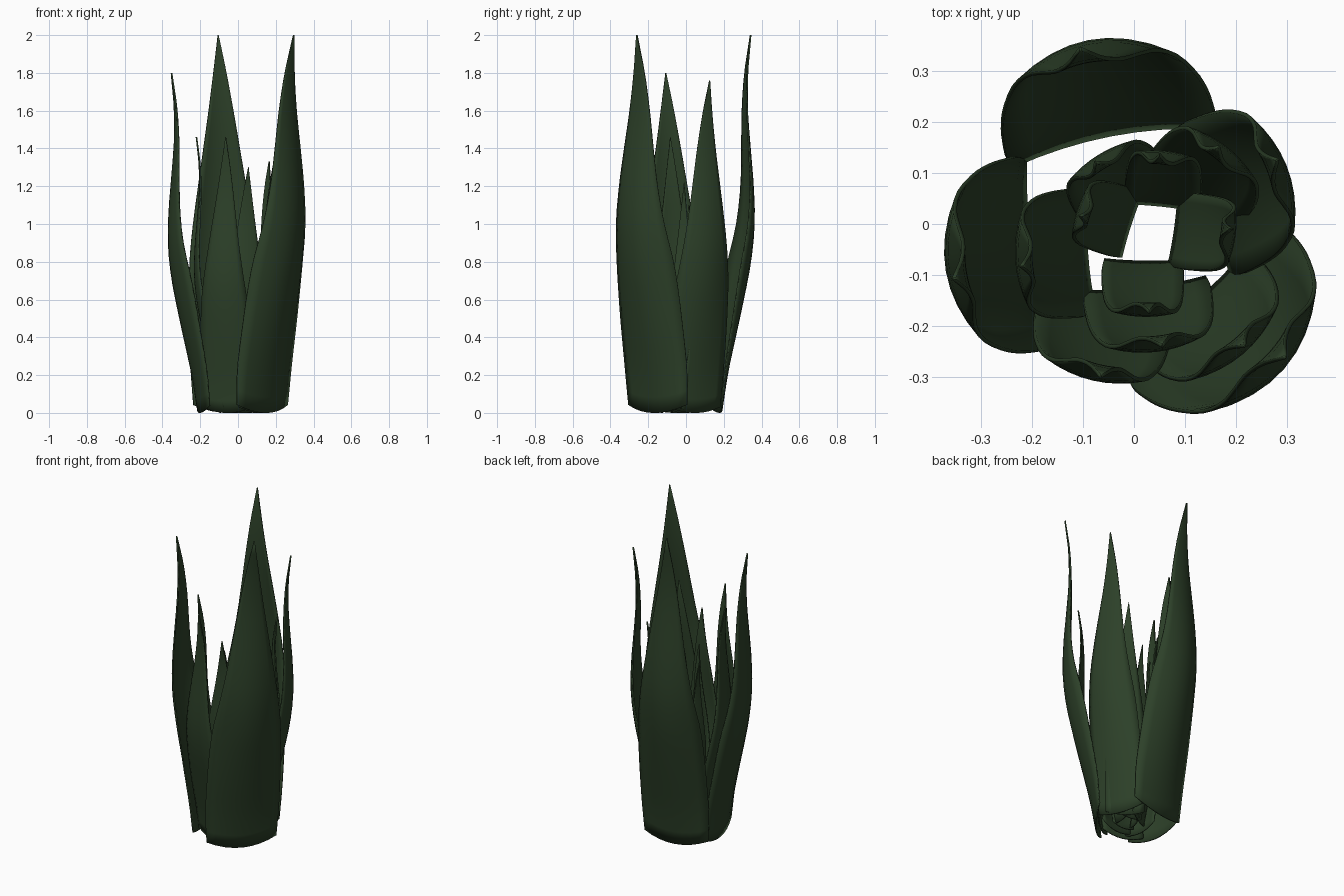
import bpy, bmesh, math

if "Cube" in bpy.data.objects:
    bpy.data.objects.remove(bpy.data.objects["Cube"])

mat = bpy.data.materials.new("dark_green")
mat.diffuse_color = (0.026, 0.052, 0.022, 1)
mat.use_nodes = True
mat.node_tree.nodes["Principled BSDF"].inputs["Base Color"].default_value = mat.diffuse_color

# shared leaf profiles along the height (fractions 0..1)
LEAN = [-.175, -.14, -.095, -.05, -.01, .010, .006, -.010, -.024, -.022, 0]
WIDTH = [.95, 1.0, 1.0, .98, .92, .78, .62, .47, .32, .17, .01]


def sample(tab, u):
    """Smooth (Catmull-Rom) lookup in a profile table."""
    n = len(tab) - 1
    f = min(max(u, 0), 1) * n
    i = min(int(f), n - 1)
    t = f - i
    b, c = tab[i], tab[i + 1]
    a = tab[i - 1] if i > 0 else 2 * b - c
    d = tab[i + 2] if i + 2 <= n else 2 * c - b
    return b + .5 * t * (c - a + t * (2 * a - 5 * b + 4 * c - d + t * (3 * (b - c) + d - a)))


def make_leaf(name, tip_x, tip_y, angle, height, half_width):
    """Cupped, tapering blade that leans out, then recurves at the tip."""
    a = math.radians(angle)
    out = (math.cos(a), math.sin(a))
    side = (-out[1], out[0])
    bm = bmesh.new()
    rows, cols = 24, 8
    grid = []
    for i in range(rows + 1):
        u = i / rows
        w = sample(WIDTH, u) * half_width
        lean = sample(LEAN, u) * height / 2
        bend = 0.013 * height * (u * u - 1)
        cup = 0.6 + 1.6 * min(1, u / 0.4)      # flatter near the root
        row = []
        for j in range(cols + 1):
            t = 2 * j / cols - 1
            r = lean - cup * (w * t) ** 2
            s = w * t + bend
            z = height * u + 0.2 * half_width * t * t * max(0, 1 - u * 4)
            row.append(bm.verts.new((tip_x + out[0] * r + side[0] * s,
                                     tip_y + out[1] * r + side[1] * s, z)))
        grid.append(row)
    for i in range(rows):
        for j in range(cols):
            bm.faces.new((grid[i][j], grid[i][j + 1],
                          grid[i + 1][j + 1], grid[i + 1][j]))
    me = bpy.data.meshes.new(name)
    bm.to_mesh(me)
    bm.free()
    ob = bpy.data.objects.new(name, me)
    bpy.context.collection.objects.link(ob)
    me.materials.append(mat)
    sol = ob.modifiers.new("thickness", 'SOLIDIFY')
    sol.thickness = 0.008
    sol.offset = 0
    bpy.ops.object.select_all(action='DESELECT')
    ob.select_set(True)
    bpy.context.view_layer.objects.active = ob
    bpy.ops.object.shade_smooth_by_angle(angle=math.radians(40))


# tip x, tip y, facing angle, height, half width
OUTER = [(.295, -.26, -41, 2.0, .215), (-.105, .342, 101, 2.0, .208),
         (-.352, -.107, 190, 1.8, .19), (.28, .125, 22, 1.76, .158)]
MIDDLE = [(-.065, -.298, -103, 1.46, .135), (-.22, -.083, 184, 1.46, .125),
          (.215, -.238, -50, 1.43, .15), (.165, .15, 52, 1.33, .115),
          (.055, -.238, -83, 1.3, .125)]
INNER = [(-.075, .12, 122, 1.2, .10), (.19, -.01, -8, 1.22, .075),
         (.03, -.172, -91, 1.1, .08), (-.105, .015, 162, 1.1, .07),
         (.05, .135, 84, 1.1, .075)]

for ring, leaves in (("outer", OUTER), ("middle", MIDDLE), ("inner", INNER)):
    for k, leaf in enumerate(leaves):
        make_leaf(f"{ring}_leaf_{k + 1}", *leaf)
